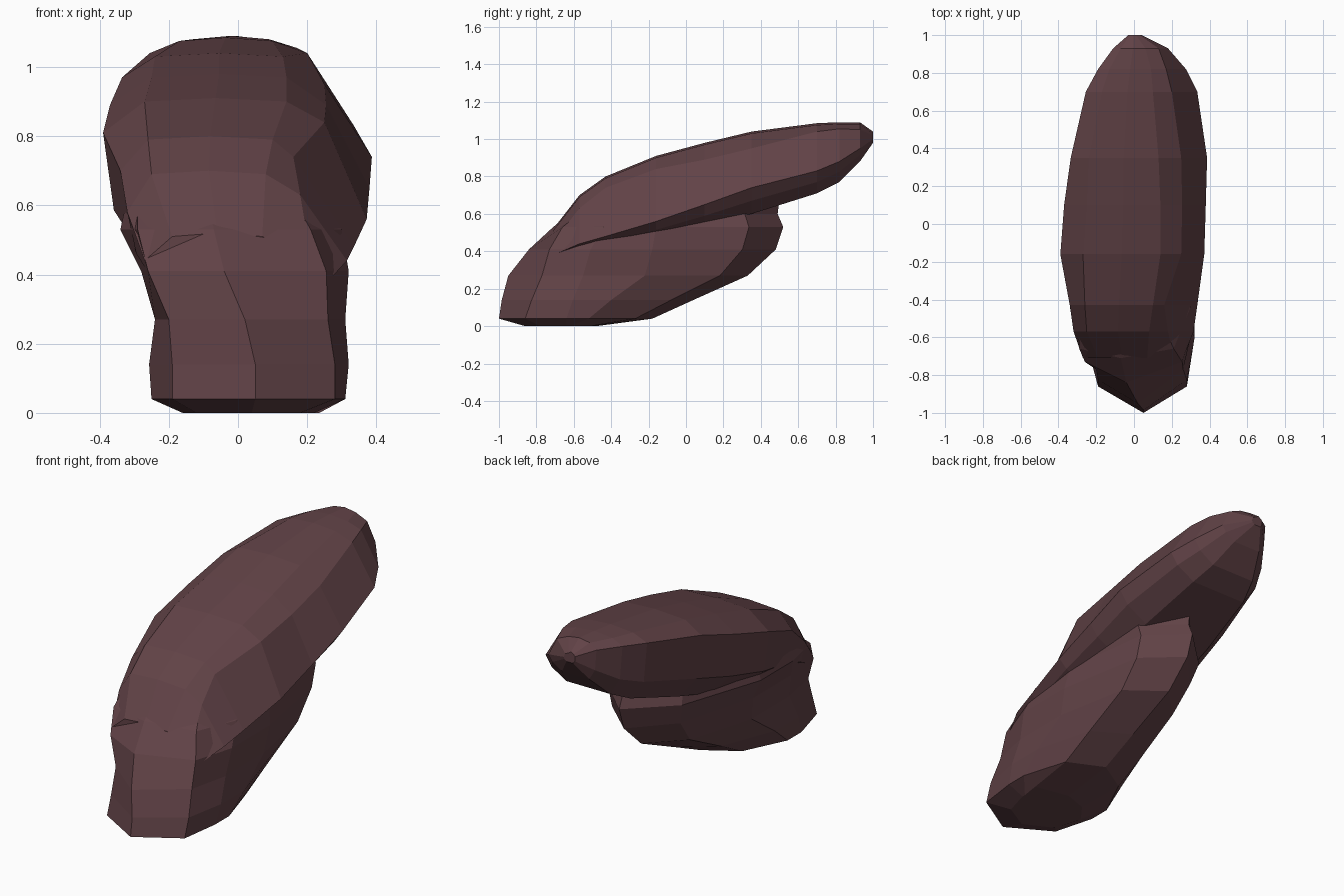
import bpy, bmesh

mat = bpy.data.materials.new("dark_red_rock")
mat.diffuse_color = (0.12, 0.055, 0.062, 1)


def loft(name, rings):
    """Skin a list of equal-length closed rings and cap both ends."""
    bm = bmesh.new()
    loops = [[bm.verts.new(p) for p in ring] for ring in rings]
    n = len(loops[0])
    for a, b in zip(loops, loops[1:]):
        for i in range(n):
            j = (i + 1) % n
            bm.faces.new((a[i], a[j], b[j], b[i]))
    bm.faces.new(loops[0][::-1])
    bm.faces.new(loops[-1])
    bmesh.ops.recalc_face_normals(bm, faces=bm.faces)
    mesh = bpy.data.meshes.new(name)
    bm.to_mesh(mesh)
    bm.free()
    mesh.materials.append(mat)
    ob = bpy.data.objects.new(name, mesh)
    bpy.context.collection.objects.link(ob)
    return ob


# Lower boulder: horizontal slices with a wedge front and a pointed back
# z, front y, shoulder depth, centre x, front left x, front right x,
# left x, right x, side corner y, back y
lower = [
    (0.00, -0.86, 0.08, 0.04, -0.12, 0.18, -0.16, 0.22, -0.62, -0.48),
    (0.04, -1.00, 0.14, 0.05, -0.19, 0.28, -0.25, 0.31, -0.52, -0.18),
    (0.14, -0.985, 0.16, 0.05, -0.19, 0.28, -0.257, 0.32, -0.40, 0.04),
    (0.27, -0.95, 0.18, 0.02, -0.20, 0.26, -0.24, 0.31, -0.22, 0.33),
    (0.41, -0.84, 0.11, -0.04, -0.26, 0.255, -0.28, 0.32, -0.18, 0.48),
    (0.53, -0.71, 0.05, -0.07, -0.29, 0.21, -0.34, 0.30, -0.16, 0.52),
    (0.60, -0.62, 0.05, -0.08, -0.29, 0.17, -0.325, 0.25, -0.16, 0.49),
    (0.68, -0.48, 0.03, -0.09, -0.27, 0.13, -0.28, 0.20, -0.16, 0.50),
]
rings = []
for z, yf, d, cx, fl, fr, xl, xr, yc, yb in lower:
    ys = min(yf + d + 0.22, yc - 0.02)
    rings.append([(cx, yf, z), (fr, yf + d, z), (xr, ys, z), (xr, yc, z),
                  (0.235, yc + (yb - yc) * 0.73, z), (0.04, yb, z),
                  (xl * 0.55, yc + (yb - yc) * 0.68, z),
                  (xl, yc, z), (xl, ys, z), (fl, yf + d, z)])
loft("lower_boulder", rings)

# Upper slab: tilted slices from the front to the rear tip
# y, left x, left z, top left x, top right x, top z,
# crease x, crease z, right rim x, right rim z, bottom z
upper = [
    (-0.71, -0.27, 0.44, -0.19, 0.07, 0.52, 0.21, 0.45, 0.26, 0.38, 0.36),
    (-0.57, -0.32, 0.58, -0.25, 0.08, 0.70, 0.18, 0.63, 0.315, 0.44, 0.40),
    (-0.43, -0.34, 0.70, -0.26, 0.10, 0.80, 0.16, 0.74, 0.335, 0.48, 0.42),
    (-0.16, -0.39, 0.81, -0.27, 0.14, 0.91, 0.25, 0.84, 0.372, 0.56, 0.47),
    (0.10, -0.37, 0.89, -0.25, 0.14, 0.98, 0.255, 0.89, 0.38, 0.65, 0.53),
    (0.35, -0.335, 0.97, -0.24, 0.13, 1.04, 0.25, 0.95, 0.387, 0.74, 0.60),
    (0.70, -0.255, 1.04, -0.17, 0.10, 1.085, 0.20, 1.04, 0.335, 0.83, 0.71),
    (0.82, -0.19, 1.05, -0.13, 0.09, 1.09, 0.17, 1.055, 0.275, 0.88, 0.77),
    (0.93, -0.11, 1.05, -0.07, 0.06, 1.09, 0.13, 1.05, 0.18, 0.95, 0.88),
    (1.00, -0.03, 1.02, -0.02, 0.01, 1.04, 0.03, 1.02, 0.04, 1.00, 0.98),
]
rings = []
for y, xl, zl, tl, tr, zt, cx, cz, xr, zr, zb in upper:
    rings.append([(xl, y, zl), (tl, y, zt - 0.01), ((tl + tr) / 2, y, zt),
                  (tr, y, zt - 0.01), (cx, y, cz), (xr, y, zr),
                  (xr * 0.87, y, zr * 0.5 + zb * 0.5), (xr * 0.55, y, zb),
                  (xl * 0.6, y, zb), (xl * 0.92, y, zl * 0.34 + zb * 0.66)])
loft("upper_slab", rings)
